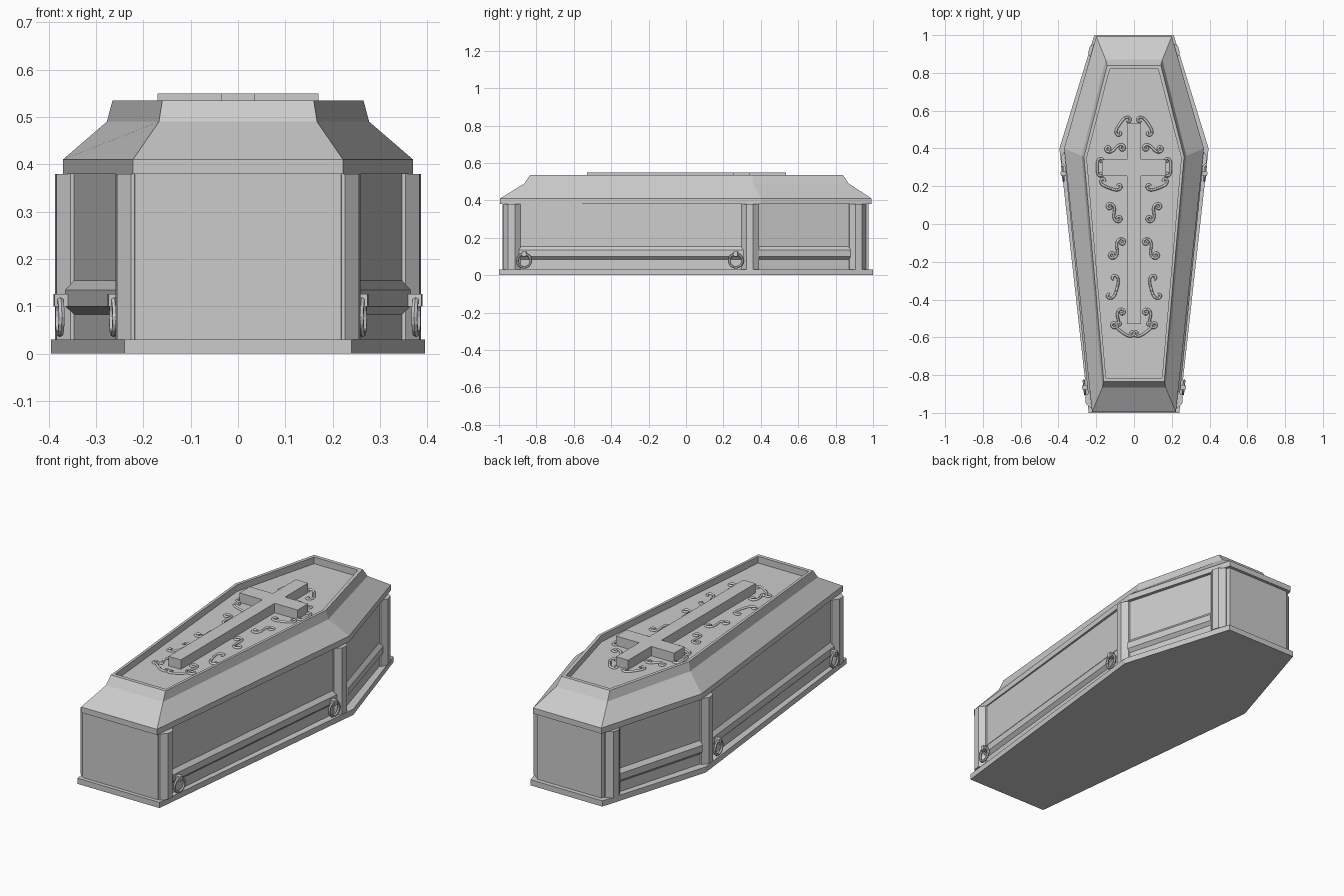
import bpy, bmesh, math
from mathutils import Vector, Matrix

if "Cube" in bpy.data.objects:
    bpy.data.objects.remove(bpy.data.objects["Cube"])


def finish(name, bm, mirror=False):
    bmesh.ops.recalc_face_normals(bm, faces=bm.faces)
    me = bpy.data.meshes.new(name)
    bm.to_mesh(me)
    bm.free()
    ob = bpy.data.objects.new(name, me)
    bpy.context.collection.objects.link(ob)
    if mirror:
        ob.modifiers.new("mirror", 'MIRROR').use_mirror_merge = False
    return ob


def loft(name, rings, mirror=False):
    """Skin a stack of equal-length closed point rings and cap both ends."""
    bm = bmesh.new()
    vs = [[bm.verts.new(p) for p in r] for r in rings]
    n = len(vs[0])
    for a, b in zip(vs, vs[1:]):
        for i in range(n):
            j = (i + 1) % n
            bm.faces.new((a[i], a[j], b[j], b[i]))
    bm.faces.new(vs[0])
    bm.faces.new(vs[-1])
    return finish(name, bm, mirror)


def hexagon(z, foot, mid, head):
    """Coffin outline; each argument is (half width, y)."""
    right = [foot, mid, head]
    return [(x, y, z) for x, y in right] + [(-x, y, z) for x, y in reversed(right)]


# base slab and body
FOOT, MID, HEAD = (0.218, -0.98), (0.355, 0.385), (0.188, 0.977)
slab = ((0.24, -1), (0.395, 0.40), (0.21, 1))
loft("base_slab", [hexagon(0, *slab), hexagon(0.03, *slab)])
loft("body", [hexagon(0.03, FOOT, MID, HEAD), hexagon(0.385, FOOT, MID, HEAD)])

# lid with rim, sloped shoulders and recessed top panel
rim = ((0.222, -0.995), (0.37, 0.40), (0.2, 0.993))
inner = ((0.148, -0.815), (0.25, 0.35), (0.128, 0.82))
loft("lid", [
    hexagon(0.38, *rim),
    hexagon(0.41, *rim),
    hexagon(0.49, (0.167, -0.865), (0.277, 0.36), (0.15, 0.87)),
    hexagon(0.535, (0.16, -0.835), (0.265, 0.355), (0.142, 0.84)),
    hexagon(0.535, *inner),
    hexagon(0.50, *inner),
])


def side_frame(y):
    """Point on the right wall at y, with its tangent and outward normal."""
    a, b = (FOOT, MID) if y < MID[1] else (MID, HEAD)
    t = (y - a[1]) / (b[1] - a[1])
    tan = Vector((b[0] - a[0], b[1] - a[1], 0)).normalized()
    return Vector((a[0] + t * (b[0] - a[0]), y, 0)), tan, Vector((tan.y, -tan.x, 0))


# chamfered posts at foot, shoulder and head
for name, y in (("foot_post", -0.93), ("shoulder_post", 0.344), ("head_post", 0.915)):
    p, t, n = side_frame(y)
    outline = [(-0.046, -0.02), (-0.046, 0.008), (-0.018, 0.034),
               (0.018, 0.034), (0.046, 0.008), (0.046, -0.02)]
    loft(name, [[p + t * u + n * v + Vector((0, 0, z)) for u, v in outline]
                for z in (0.03, 0.38)], True)

# moulded rails along the side panels
for name, y0, y1 in (("long_rail", -0.89, 0.31), ("short_rail", 0.387, 0.875)):
    rings = []
    for y in (y0, y1):
        p, t, n = side_frame(y)
        rings.append([p + n * v + Vector((0, 0, z)) for v, z in
                      ((-0.01, 0.083), (0, 0.083), (0.017, 0.1),
                       (0.017, 0.135), (0, 0.155), (-0.01, 0.155))])
    loft(name, rings, True)

# ring handles hung from small brackets
for name, y in (("foot", -0.862), ("shoulder", 0.27)):
    p, t, n = side_frame(y)
    rings = []
    c = p + n * 0.033 + Vector((0, 0, 0.078))
    bm = bmesh.new()
    grid = []
    for i in range(16):
        a = i * math.tau / 16
        d = t * math.cos(a) + Vector((0, 0, math.sin(a)))
        grid.append([bm.verts.new(c + d * (0.036 + 0.007 * math.cos(b)) + n * 0.007 * math.sin(b))
                     for b in (k * math.tau / 6 for k in range(6))])
    for i in range(16):
        for k in range(6):
            g, h = grid[i], grid[(i + 1) % 16]
            bm.faces.new((g[k], h[k], h[(k + 1) % 6], g[(k + 1) % 6]))
    finish(name + "_ring_handle", bm, True)
    bm = bmesh.new()
    m = Matrix((t, n, Vector((0, 0, 1)))).transposed().to_4x4()
    m.translation = p + n * 0.02 + Vector((0, 0, 0.113))
    bmesh.ops.create_cube(bm, size=1, matrix=m @ Matrix.Diagonal((0.022, 0.05, 0.026, 1)))
    finish(name + "_handle_bracket", bm, True)

# raised cross
half = [(0.036, -0.53), (0.036, 0.255), (0.17, 0.255), (0.17, 0.342), (0.036, 0.342), (0.036, 0.535)]
outline = half + [(-x, y) for x, y in reversed(half)]
loft("cross", [[(x, y, z) for x, y in outline] for z in (0.495, 0.55)])


# scrollwork around the cross: curves whose bend grows toward both curled ends
def scroll(curve, x, y, size, angle, bend, power):
    n, ds = 22, size / 22
    ends = []
    for sgn in (1, -1):
        px, py, h, pts = x, y, angle, []
        for i in range(n):
            s = sgn * (i + 0.5) / n
            h += sgn * bend * s ** power / n
            px += sgn * ds * math.cos(h)
            py += sgn * ds * math.sin(h)
            pts.append((px, py))
        ends.append(pts)
    pts = ends[1][::-1] + [(x, y)] + ends[0]
    sp = curve.splines.new('POLY')
    sp.points.add(len(pts) - 1)
    for q, (u, v) in zip(sp.points, pts):
        q.co = (u, v, 0.502, 1)


curve = bpy.data.curves.new("scrollwork", 'CURVE')
curve.dimensions = '3D'
curve.bevel_depth = 0.007
curve.bevel_resolution = 0
curve.use_fill_caps = True
R = math.radians
for args in ((0.085, -0.50, 0.12, R(75), 13, 1), (0.06, -0.575, 0.10, R(35), 16, 2),
             (0.09, -0.34, 0.11, R(105), -14, 2), (0.09, -0.13, 0.13, R(80), 13, 1),
             (0.105, 0.06, 0.12, R(100), -13, 1), (0.13, 0.19, 0.10, R(20), 14, 2),
             (0.10, 0.40, 0.11, R(130), 13, 1), (0.075, 0.53, 0.10, R(125), 15, 2),
             (0.195, 0.30, 0.09, R(90), 18, 2)):
    scroll(curve, *args)
ob = bpy.data.objects.new("scrollwork", curve)
bpy.context.collection.objects.link(ob)
bpy.context.view_layer.update()
me = bpy.data.meshes.new_from_object(ob.evaluated_get(bpy.context.evaluated_depsgraph_get()))
bpy.data.objects.remove(ob)
ob = bpy.data.objects.new("scrollwork", me)
bpy.context.collection.objects.link(ob)
ob.modifiers.new("mirror", 'MIRROR').use_mirror_merge = False
